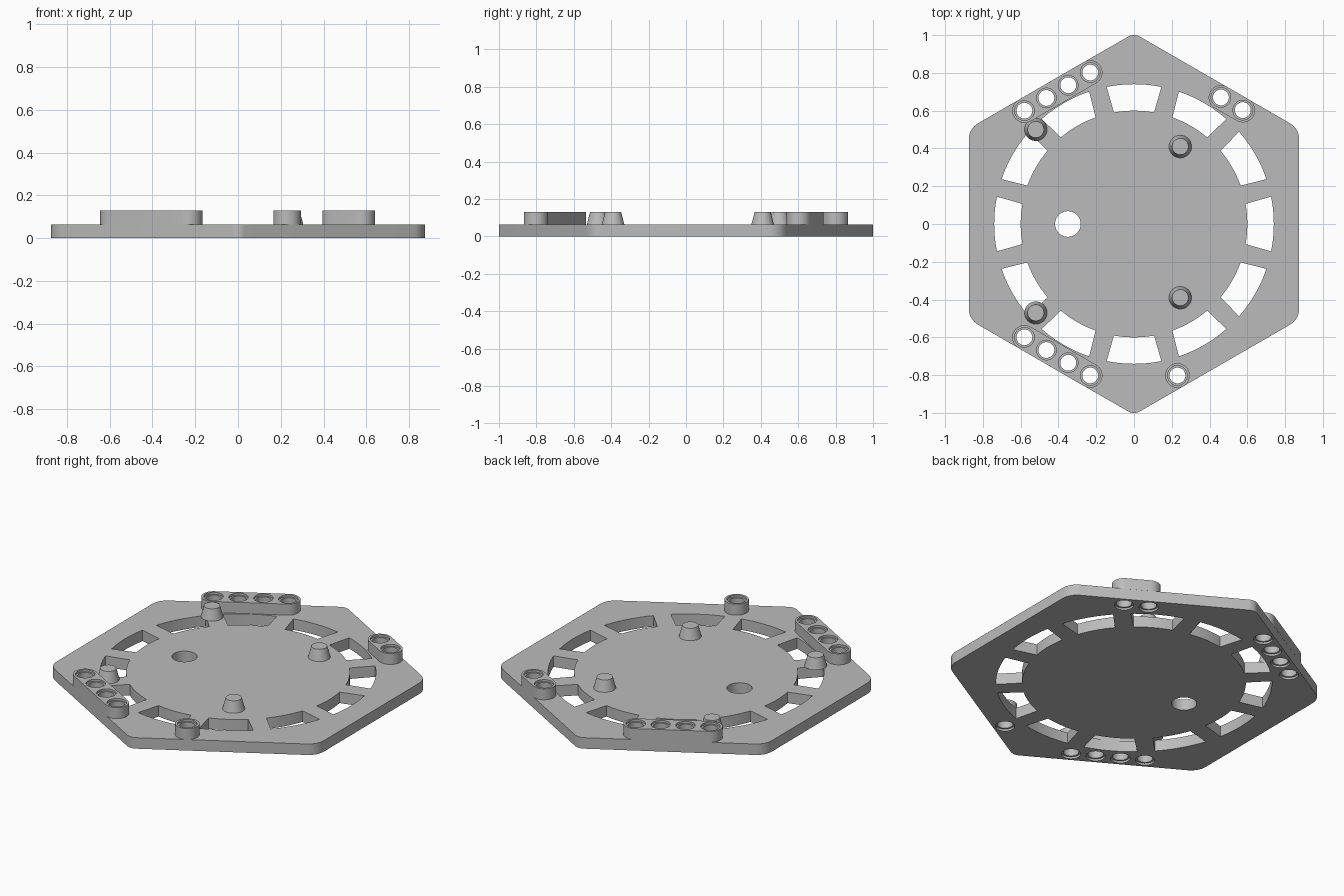
import bpy, bmesh
from math import cos, sin, radians, atan2, degrees
from mathutils import Vector, Matrix

cube = bpy.data.objects.get("Cube")
if cube:
    bpy.data.objects.remove(cube, do_unlink=True)

PLATE, TOP = 0.065, 0.13      # height of the plate, height of the bosses
BOSS_R, BORE_R, PIN_R, LIP = 0.065, 0.052, 0.042, 0.012

grey = bpy.data.materials.new("grey plastic")
GREY = (0.5, 0.5, 0.5, 1)
grey.diffuse_color = GREY
grey.use_nodes = True
grey.node_tree.nodes["Principled BSDF"].inputs["Base Color"].default_value = GREY


def arc(center, r, a0, a1, n):
    return [Vector((center[0] + r * cos(radians(a0 + (a1 - a0) * i / n)),
                    center[1] + r * sin(radians(a0 + (a1 - a0) * i / n)))) for i in range(n + 1)]


def circle(center, r, n=40):
    return arc(center, r, 0, 360, n)[:-1]


def finish(name, bm):
    bmesh.ops.remove_doubles(bm, verts=bm.verts, dist=0.0002)
    bmesh.ops.recalc_face_normals(bm, faces=bm.faces)
    mesh = bpy.data.meshes.new(name)
    bm.to_mesh(mesh)
    bm.free()
    mesh.materials.append(grey)
    obj = bpy.data.objects.new(name, mesh)
    bpy.context.collection.objects.link(obj)
    bpy.ops.object.select_all(action='DESELECT')
    obj.select_set(True)
    bpy.context.view_layer.objects.active = obj
    bpy.ops.object.shade_smooth_by_angle(angle=radians(35))
    return obj


def extrude_outline(name, outlines, z0, z1):
    """Solid from a flat outline (first) with holes (the rest)."""
    curve = bpy.data.curves.new(name + " outline", 'CURVE')
    curve.dimensions = '2D'
    curve.fill_mode = 'BOTH'
    curve.extrude = (z1 - z0) / 2
    for pts in outlines:
        spline = curve.splines.new('POLY')
        spline.points.add(len(pts) - 1)
        for p, v in zip(spline.points, pts):
            p.co = (v.x, v.y, 0, 1)
        spline.use_cyclic_u = True
    helper = bpy.data.objects.new(name + " outline", curve)
    bpy.context.collection.objects.link(helper)
    mesh = bpy.data.meshes.new_from_object(helper)
    bm = bmesh.new()
    bm.from_mesh(mesh)
    bmesh.ops.translate(bm, verts=bm.verts, vec=(0, 0, (z0 + z1) / 2))
    bpy.data.objects.remove(helper, do_unlink=True)
    bpy.data.curves.remove(curve)
    bpy.data.meshes.remove(mesh)
    return finish(name, bm)


def capsule(a, b, r):
    d = b - a
    t = degrees(atan2(d.y, d.x))
    return arc(b, r, t - 90, t + 90, 20) + arc(a, r, t + 90, t + 270, 20)


def hexagon():
    pts = []
    for k in range(6):
        a = 30 + 60 * k
        r = 0.06 if a in (90, 270) else 0.1       # end corners are tighter
        c = 1.01 - r / cos(radians(30))
        pts += arc((c * cos(radians(a)), c * sin(radians(a))), r, a - 30, a + 30, 8)
    return pts


def slot(a):
    return arc((0, 0), 0.74, a - 11.3, a + 11.3, 12) + arc((0, 0), 0.6, a + 10.2, a - 10.2, 12)


# Rows of pin holes along the slanted edges: start, end, count
rows = {
    "back_right_bar": ((-0.58, 0.60), (-0.232, 0.802), 4),
    "front_right_bar": ((-0.58, -0.60), (-0.232, -0.802), 4),
    "back_left_bar": ((0.46, 0.67), (0.576, 0.603), 2),
    "front_left_boss": ((0.23, -0.802), (0.23, -0.802), 1),
}
holes = {}
for name, (a, b, n) in rows.items():
    a, b = Vector(a), Vector(b)
    holes[name] = [a.lerp(b, i / max(n - 1, 1)) for i in range(n)]

# Plate with a ring of slots, a round hole and the pin bores
bores = [circle(c, BORE_R) for cs in holes.values() for c in cs]
extrude_outline("plate", [hexagon()] + [slot(30 * k) for k in range(12)]
                + [circle((-0.35, 0), 0.068)] + bores, 0, PLATE)

# Raised bars with stepped pin holes
for name, cs in holes.items():
    outer = circle(cs[0], BOSS_R) if len(cs) == 1 else capsule(cs[0], cs[-1], BOSS_R)
    extrude_outline(name, [outer] + [circle(c, BORE_R) for c in cs], PLATE - 0.001, TOP)
    for i, c in enumerate(cs):
        extrude_outline(f"{name}_sleeve_{i + 1}",
                        [circle(c, BORE_R + 0.003), circle(c, PIN_R)], LIP, TOP - LIP)

# Tapered pegs
pegs = {"back_right_peg": (-0.52, 0.50), "front_right_peg": (-0.52, -0.47),
        "back_left_peg": (0.245, 0.41), "front_left_peg": (0.245, -0.39)}
for name, (x, y) in pegs.items():
    bm = bmesh.new()
    bmesh.ops.create_cone(bm, cap_ends=True, segments=40, radius1=0.06, radius2=0.043,
                          depth=TOP - PLATE,
                          matrix=Matrix.Translation((x, y, (TOP + PLATE) / 2)))
    finish(name, bm)
